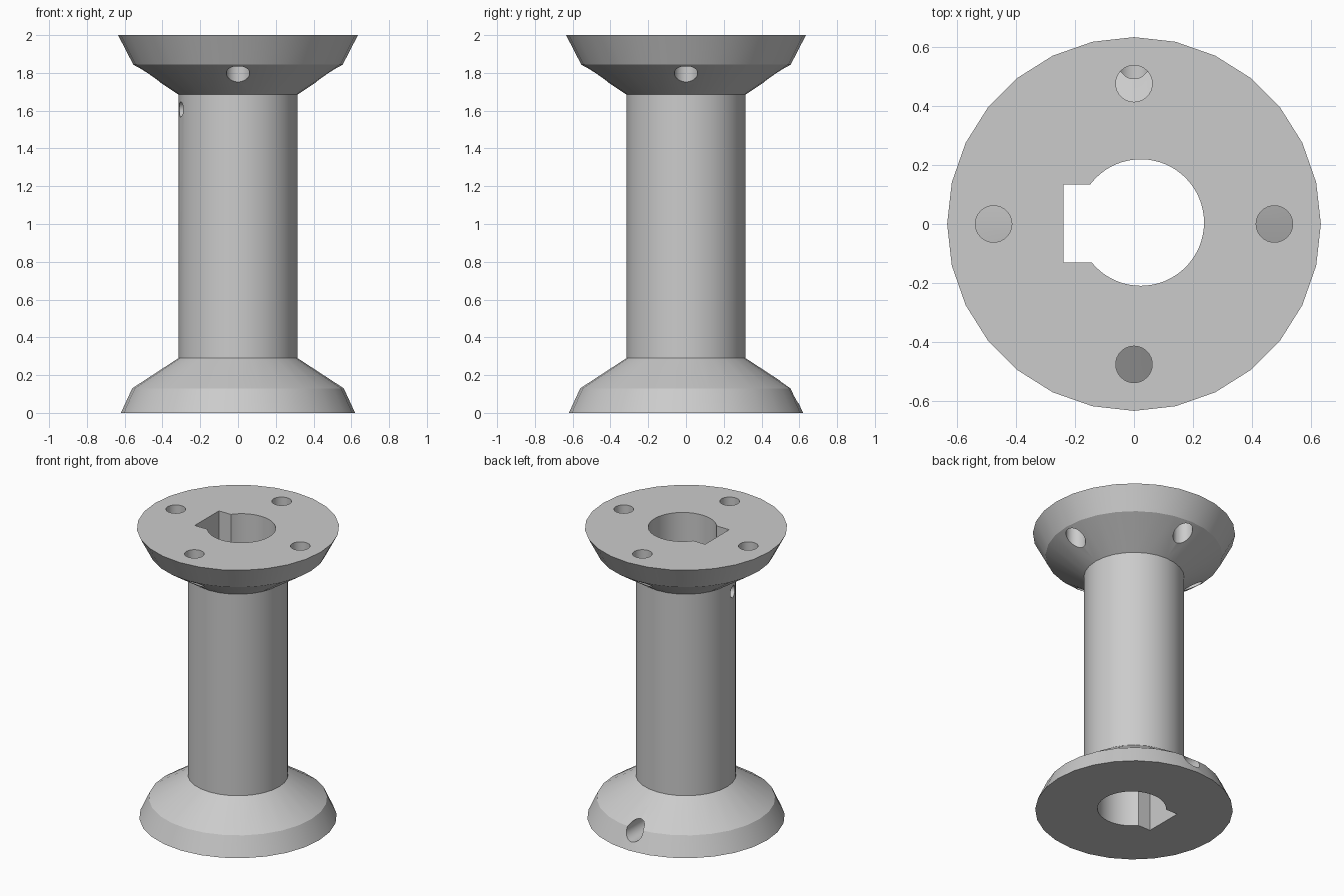
import bpy, bmesh, math
from mathutils import Matrix, Vector

cube = bpy.data.objects.get("Cube")
if cube:
    bpy.data.objects.remove(cube, do_unlink=True)

# Single plain grey
grey = bpy.data.materials.new("plain_grey")
grey.use_nodes = True
grey.diffuse_color = (0.6, 0.6, 0.6, 1)
grey.node_tree.nodes["Principled BSDF"].inputs["Base Color"].default_value = (0.6, 0.6, 0.6, 1)


def make_object(name, bm):
    bmesh.ops.recalc_face_normals(bm, faces=bm.faces)
    mesh = bpy.data.meshes.new(name)
    bm.to_mesh(mesh)
    bm.free()
    mesh.materials.append(grey)
    obj = bpy.data.objects.new(name, mesh)
    bpy.context.collection.objects.link(obj)
    return obj


def lathe(name, profile, sides):
    bm = bmesh.new()
    rings = []
    for r, z in profile:
        rings.append([bm.verts.new((r * math.cos(math.tau * i / sides),
                                    r * math.sin(math.tau * i / sides), z))
                      for i in range(sides)])
    for low, high in zip(rings, rings[1:]):
        for i in range(sides):
            j = (i + 1) % sides
            bm.faces.new((low[i], low[j], high[j], high[i]))
    bm.faces.new(rings[0][::-1])
    bm.faces.new(rings[-1])
    return make_object(name, bm)


def drill(name, start, end, radius, sides=32):
    """Cylinder cutter running between two points."""
    start, end = Vector(start), Vector(end)
    axis = end - start
    matrix = Matrix.Translation((start + end) / 2) @ axis.to_track_quat('Z', 'Y').to_matrix().to_4x4()
    bm = bmesh.new()
    bmesh.ops.create_cone(bm, cap_ends=True, segments=sides, radius1=radius,
                          radius2=radius, depth=axis.length, matrix=matrix)
    return make_object(name, bm)


# Flanged spool: bottom flange, column, top flange
spool = lathe("flanged_spool", [(0.62, 0), (0.56, 0.13), (0.315, 0.29),
                                (0.315, 1.685), (0.555, 1.845), (0.635, 2)], 28)

# Centre bore and square keyway
cutters = [drill("bore_cutter", (0.023, 0.005, -0.1), (0.023, 0.005, 2.1), 0.215, 64)]
bm = bmesh.new()
bmesh.ops.create_cube(bm, size=1, matrix=Matrix.Translation((-0.12, 0.002, 1))
                      @ Matrix.Diagonal((0.24, 0.264, 2.3, 1)))
cutters.append(make_object("keyway_cutter", bm))

# Four bolt holes through the top flange
for i in range(4):
    a = i * math.pi / 2
    x, y = 0.477 * math.cos(a), 0.477 * math.sin(a)
    cutters.append(drill(f"bolt_hole_cutter_{i + 1}", (x, y, 1.5), (x, y, 2.1), 0.062))

# Set screw holes in the bottom flange and in the column
cutters.append(drill("flange_screw_cutter", (0, 0.1, 0.112), (0, 0.8, 0.112), 0.061))
a = math.radians(195)
c, s = math.cos(a), math.sin(a)
cutters.append(drill("column_screw_cutter", (0.19 * c, 0.19 * s, 1.607),
                     (0.45 * c, 0.45 * s, 1.607), 0.04))

# Cut, then bake the result
bpy.context.view_layer.objects.active = spool
for cutter in cutters:
    mod = spool.modifiers.new(cutter.name, 'BOOLEAN')
    mod.operation = 'DIFFERENCE'
    mod.solver = 'EXACT'
    mod.object = cutter
    bpy.ops.object.modifier_apply(modifier=mod.name)
for cutter in cutters:
    bpy.data.objects.remove(cutter, do_unlink=True)

bpy.ops.object.select_all(action='DESELECT')
spool.select_set(True)
bpy.ops.object.shade_smooth_by_angle(angle=math.radians(20))
